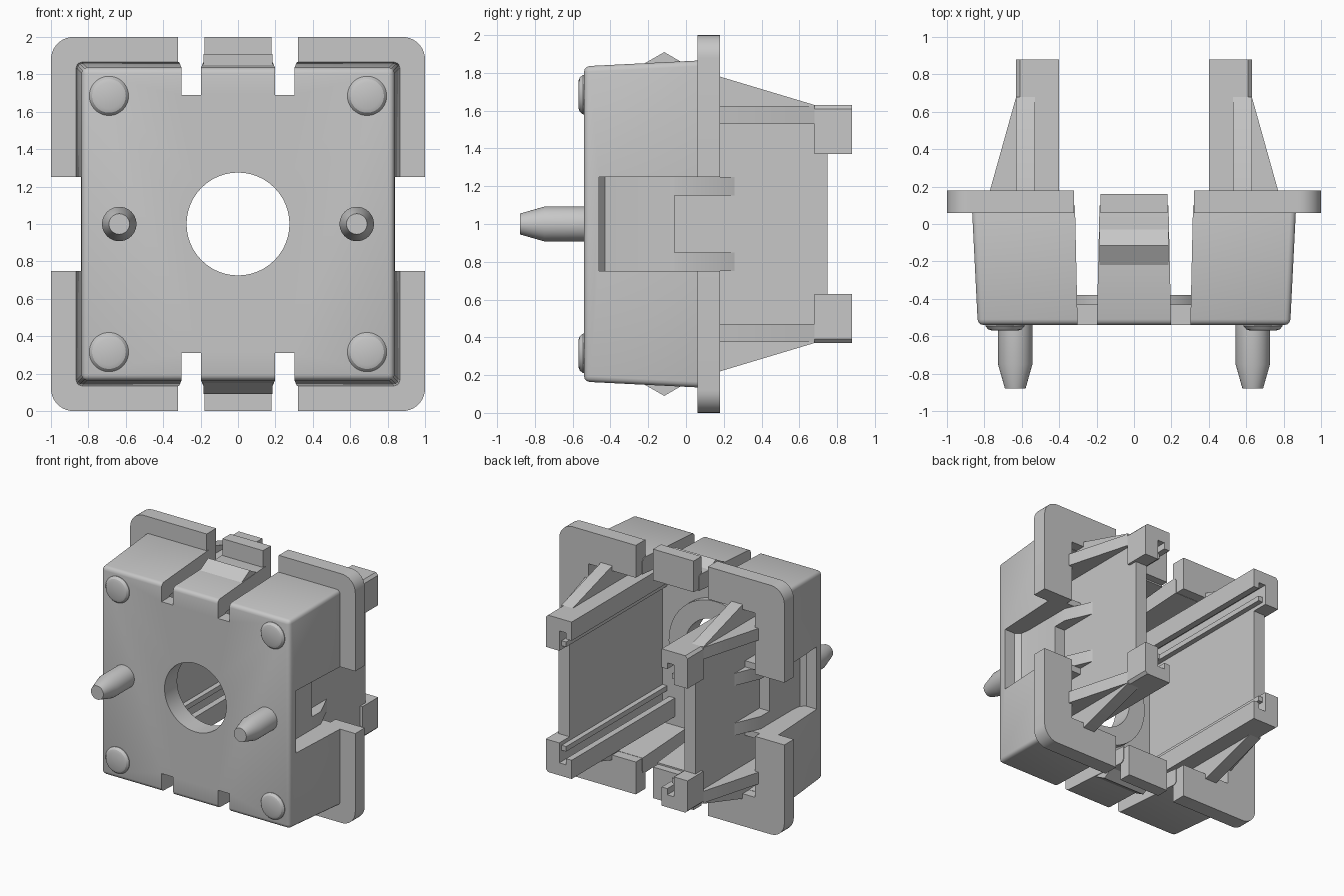
import bpy, bmesh, math
from mathutils import Matrix, Vector

old = bpy.data.objects.get("Cube")
if old:
    bpy.data.objects.remove(old, do_unlink=True)

grey = bpy.data.materials.new("plain grey")
grey.use_nodes = True
colour = (0.57, 0.57, 0.57, 1)
grey.diffuse_color = colour
grey.node_tree.nodes["Principled BSDF"].inputs["Base Color"].default_value = colour

parts = []
CENTRE = Vector((0, 0, 1))


def finish(name, bm, mirror=""):
    """Turn a bmesh into an object centred on the housing, mirrored if asked."""
    bmesh.ops.recalc_face_normals(bm, faces=bm.faces)
    mesh = bpy.data.meshes.new(name)
    bm.to_mesh(mesh)
    bm.free()
    mesh.materials.append(grey)
    ob = bpy.data.objects.new(name, mesh)
    ob.location = CENTRE
    bpy.context.collection.objects.link(ob)
    if mirror:
        mod = ob.modifiers.new("mirror", 'MIRROR')
        mod.use_axis = ["x" in mirror, "y" in mirror, "z" in mirror]
        mod.use_mirror_merge = False
    parts.append(ob)
    return ob


def prism(name, pts, axis, lo, hi, mirror=""):
    """Extrude a flat outline along one axis."""
    place = {"x": lambda a, b: (lo, a, b),
             "y": lambda a, b: (a, lo, b),
             "z": lambda a, b: (a, b, lo)}[axis]
    step = Vector([hi - lo if axis == k else 0 for k in "xyz"])
    bm = bmesh.new()
    face = bm.faces.new([bm.verts.new(place(*p)) for p in pts])
    ext = bmesh.ops.extrude_face_region(bm, geom=[face])
    moved = [v for v in ext["geom"] if isinstance(v, bmesh.types.BMVert)]
    bmesh.ops.translate(bm, vec=step, verts=moved)
    return finish(name, bm, mirror)


def box(name, x, y, z, mirror=""):
    return prism(name, [(x[0], y[0]), (x[1], y[0]), (x[1], y[1]), (x[0], y[1])],
                 "z", z[0], z[1], mirror)


def frustum(name, y0, h0, y1, h1):
    """Square block whose half width changes along y."""
    bm = bmesh.new()
    for y, h in ((y0, h0), (y1, h1)):
        for sx in (-h, h):
            for sz in (-h, h):
                bm.verts.new((sx, y, sz))
    bmesh.ops.convex_hull(bm, input=bm.verts)
    bmesh.ops.dissolve_limit(bm, angle_limit=0.01, verts=bm.verts, edges=bm.edges)
    return finish(name, bm)


def lathe(name, profile, x=0, z=0, mirror="", closed=False):
    """Revolve (radius, y) points about an axis along y."""
    bm = bmesh.new()
    vs = [bm.verts.new((r, y, 0)) for r, y in profile]
    pairs = list(zip(vs, vs[1:] + vs[:1]))
    edges = [bm.edges.new(p) for p in (pairs if closed else pairs[:-1])]
    bmesh.ops.spin(bm, geom=vs + edges, cent=(0, 0, 0), axis=(0, 1, 0),
                   angle=math.tau, steps=48)
    bmesh.ops.remove_doubles(bm, verts=bm.verts, dist=0.0005)
    bmesh.ops.transform(bm, matrix=Matrix.Translation((x, 0, z)), verts=bm.verts)
    return finish(name, bm, mirror)


def apply_all(ob):
    bpy.context.view_layer.objects.active = ob
    for mod in list(ob.modifiers):
        bpy.ops.object.modifier_apply(modifier=mod.name)


def cut(ob, cutter):
    mod = ob.modifiers.new("cut", 'BOOLEAN')
    mod.operation, mod.solver, mod.object = 'DIFFERENCE', 'EXACT', cutter
    apply_all(ob)
    parts.remove(cutter)
    bpy.data.objects.remove(cutter, do_unlink=True)


# Hollow tapered housing with rounded front edges
housing = frustum("housing", -0.54, 0.835, 0.10, 0.867)
bev = housing.modifiers.new("bevel", 'BEVEL')
bev.width, bev.segments = 0.03, 3
apply_all(housing)
cut(housing, frustum("cavity_cutter", -0.43, 0.70, 0.2, 0.745))
cut(housing, lathe("hole_cutter", [(0, -0.7), (0.275, -0.7), (0.275, -0.2), (0, -0.2)]))
cut(housing, prism("slot_cutter", [(0.2, -0.6), (0.3, -0.6), (0.32, 0.3), (0.18, 0.3)],
                   "z", 0.69, 1.2, "xz"))
cut(housing, box("side_cutter", (0.66, 1.2), (-0.46, 0.3), (-0.25, 0.25), "x"))

# Ring behind the central hole
lathe("hole_ring", [(0.275, -0.45), (0.42, -0.45), (0.42, -0.38), (0.275, -0.38)], closed=True)

# Four rounded corner flanges
r = 0.12
arc = [(1 - r + r * math.sin(a), 1 - r + r * math.cos(a))
       for a in [math.radians(10 * i) for i in range(10)]]
prism("corner_flange", [(0.32, 1)] + arc + [(1, 0.25), (0.74, 0.25), (0.74, 0.74), (0.32, 0.74)],
      "y", 0.06, 0.18, "xz")

# Spring clips at top and bottom: wedge and end tab
prism("clip_wedge", [(-0.22, 0.80), (-0.22, 0.85), (-0.115, 0.91), (-0.02, 0.855), (-0.02, 0.80)],
      "x", -0.185, 0.185, "z")
box("clip_tab", (-0.18, 0.18), (0.06, 0.16), (0.75, 1.0), "z")

# Recessed side pockets
prism("pocket_floor", [(0.60, -0.47), (0.76, -0.47), (0.71, -0.43), (0.70, -0.36),
                       (0.70, -0.06), (0.60, -0.06)], "z", -0.26, 0.26, "x")
box("pocket_wall", (0.60, 0.80), (-0.46, 0.12), (0.25, 0.30), "xz")
prism("pocket_rib", [(0.60, -0.10), (0.70, -0.10), (0.70, 0.05), (0.60, 0.28)],
      "z", 0.15, 0.25, "xz")

# Side arms: wall with a notched end, hooked rails and tips
prism("arm_wall", [(-0.44, 0.63), (0.88, 0.63), (0.88, 0.37), (0.75, 0.37),
                   (0.75, -0.37), (0.88, -0.37), (0.88, -0.63), (-0.44, -0.63)],
      "x", 0.51, 0.61, "x")
prism("arm_rail", [(0.40, 0.63), (0.61, 0.63), (0.63, 0.61), (0.63, 0.53),
                   (0.45, 0.53), (0.45, 0.48), (0.40, 0.48)], "y", -0.44, 0.88, "xz")
box("rail_ridge", (0.47, 0.52), (-0.44, 0.85), (0.40, 0.44), "xz")
box("arm_tip", (0.52, 0.63), (0.68, 0.88), (0.37, 0.61), "xz")

# Gussets from the arms to the housing
prism("upright_gusset", [(0.68, 0.63), (0.18, 0.78), (-0.42, 0.78), (-0.42, 0.60), (0.68, 0.60)],
      "x", 0.53, 0.63, "xz")
prism("flat_gusset", [(0.63, 0.68), (0.77, 0.18), (0.77, -0.42), (0.58, -0.42), (0.58, 0.68)],
      "z", 0.53, 0.625, "xz")

# Round feet and locating pins on the front
lathe("front_foot", [(0, -0.57), (0.07, -0.57), (0.09, -0.563), (0.105, -0.545), (0.105, -0.50),
                     (0, -0.50)], 0.69, 0.685, "xz")
lathe("locating_pin", [(0, -0.88), (0.055, -0.88), (0.092, -0.75), (0.092, -0.50), (0, -0.50)],
      0.635, 0, "x")

# Apply mirrors and smooth the rounded surfaces
for ob in parts:
    apply_all(ob)
    bpy.ops.object.select_all(action='DESELECT')
    ob.select_set(True)
    bpy.ops.object.shade_smooth_by_angle(angle=math.radians(30))
